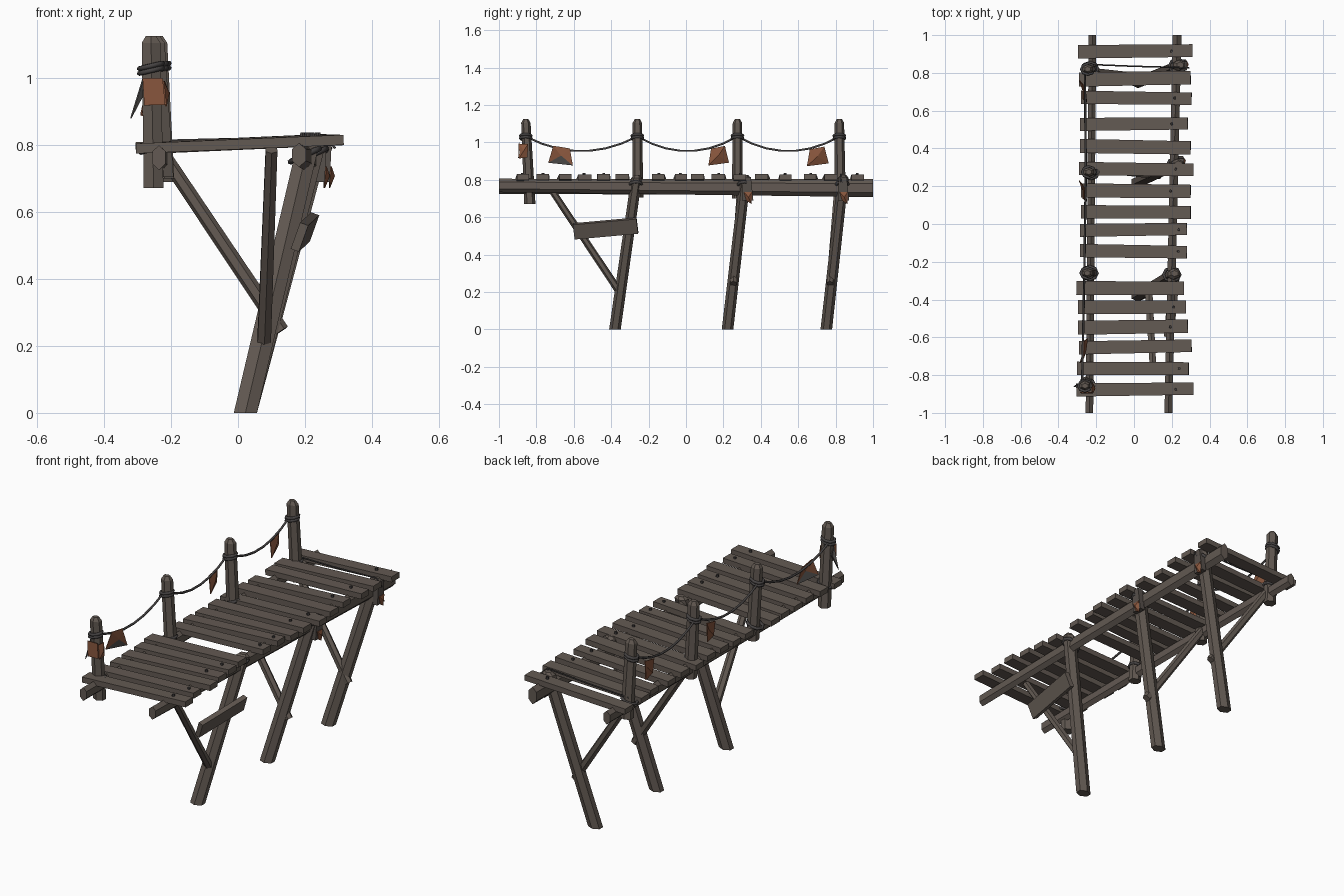
import bpy, bmesh, math, random
from mathutils import Vector, Matrix

if "Cube" in bpy.data.objects:
    bpy.data.objects.remove(bpy.data.objects["Cube"])
random.seed(4)

def mat(name, c):
    m = bpy.data.materials.new(name)
    m.diffuse_color = (*c, 1)
    m.use_nodes = True
    m.node_tree.nodes["Principled BSDF"].inputs["Base Color"].default_value = m.diffuse_color
    return m

WOOD = mat("weathered_wood", (0.125, 0.102, 0.086))
DARK = mat("dark_wood", (0.095, 0.08, 0.07))
ROPE = mat("rope_grey", (0.06, 0.055, 0.055))
RUST = mat("rust_cloth", (0.24, 0.09, 0.045))
GREY = mat("grey_cloth", (0.085, 0.08, 0.076))

def finish(bm, name, *mats):
    me = bpy.data.meshes.new(name)
    bm.normal_update()
    bm.to_mesh(me)
    bm.free()
    for m in mats:
        me.materials.append(m)
    ob = bpy.data.objects.new(name, me)
    bpy.context.collection.objects.link(ob)
    return ob

def beam(name, p0, p1, r0, r1, sides=6, m=WOOD, level=False, cap=0.0):
    """Tapered log from p0 to p1; r = (half width, half height).
    level keeps the end cuts horizontal, cap chamfers the top end."""
    p0, p1 = Vector(p0), Vector(p1)
    d = (p1 - p0).normalized()
    if level:
        u, v = Vector((1, 0, 0)), Vector((0, 1, 0))
    else:
        u = d.cross(Vector((0, 0, 1))).normalized()
        v = u.cross(d)
    rings = [(p0, r0, 1), (p1 - d * cap, r1, 1)]
    if cap:
        rings.append((p1, r1, 0.55))
    bm = bmesh.new()
    loops = []
    for p, r, s in rings:
        ang = [2 * math.pi * (i + 0.5) / sides for i in range(sides)]
        k = s / math.cos(math.pi / sides) if sides == 4 else s
        loops.append([bm.verts.new(p + u * (math.cos(a) * r[0] * k) + v * (math.sin(a) * r[1] * k))
                      for a in ang])
    for a, b in zip(loops, loops[1:]):
        for i in range(sides):
            j = (i + 1) % sides
            bm.faces.new((a[i], a[j], b[j], b[i]))
    bm.faces.new(loops[0][::-1])
    bm.faces.new(loops[-1])
    bmesh.ops.recalc_face_normals(bm, faces=bm.faces)
    return finish(bm, name, m)

def rope(name, pts, r=0.006, closed=False):
    cu = bpy.data.curves.new(name, 'CURVE')
    cu.dimensions = '3D'
    cu.bevel_depth, cu.bevel_resolution = r, 1
    s = cu.splines.new('POLY')
    s.points.add(len(pts) - 1)
    for q, p in zip(s.points, pts):
        q.co = (*p, 1)
    s.use_cyclic_u = closed
    cu.materials.append(ROPE)
    bpy.context.collection.objects.link(bpy.data.objects.new(name, cu))

def ring(name, c, rx, ry, r=0.008, tilt=0.0):
    a = [2 * math.pi * i / 8 for i in range(8)]
    rope(name, [(c[0] + rx * math.cos(t), c[1] + ry * math.sin(t), c[2] + tilt * math.cos(t))
                for t in a], r, True)

def cloth(name, corners, grey_faces=()):
    """Thin rag: a fan of triangles round its slightly puffed centre."""
    bm = bmesh.new()
    vs = [bm.verts.new(c) for c in corners]
    mid = sum((Vector(c) for c in corners), Vector()) / len(corners)
    c = bm.verts.new(mid + Vector((0.012, 0, 0)))
    for i in range(len(vs)):
        f = bm.faces.new((vs[i], vs[(i + 1) % len(vs)], c))
        f.material_index = int(i in grey_faces)
    ob = finish(bm, name, RUST, GREY)
    so = ob.modifiers.new("thickness", 'SOLIDIFY')
    so.thickness = 0.004

# long stringers under the deck
beam("left_stringer", (-0.236, -1, 0.762), (-0.22, 1, 0.755), (0.023, 0.037), (0.023, 0.037))
beam("right_stringer", (0.182, -1, 0.77), (0.228, 1, 0.756), (0.024, 0.036), (0.027, 0.048))

# deck planks: y, left end, right end
planks = [(0.915, -0.295, 0.31), (0.77, -0.29, 0.30), (0.667, -0.28, 0.305), (0.53, -0.285, 0.285),
          (0.408, -0.285, 0.30), (0.29, -0.29, 0.315), (0.175, -0.28, 0.30), (0.063, -0.28, 0.30),
          (-0.03, -0.285, 0.28), (-0.145, -0.285, 0.28), (-0.34, -0.305, 0.265), (-0.44, -0.295, 0.275),
          (-0.545, -0.295, 0.285), (-0.65, -0.29, 0.305), (-0.765, -0.30, 0.29), (-0.875, -0.305, 0.315)]
for i, (y, a, b) in enumerate(planks):
    sk, dz = random.uniform(-0.006, 0.006), random.uniform(-0.003, 0.005)
    w = random.uniform(0.034, 0.038)
    beam(f"deck_plank_{i}", (a, y + sk, 0.789 + dz), (b, y - sk, 0.815 + dz / 2),
         (w, 0.015), (w - 0.002, 0.015), 4, WOOD)
    if i % 3 != 1:
        x = random.uniform(0.19, 0.24)
        beam(f"nail_{i}", (x, y, 0.815), (x, y, 0.837), (0.009, 0.009), (0.007, 0.007), 6, ROPE, True)

# slanted legs, right side only
legs = [(-0.38, -0.262, 0.215), (0.222, 0.318, 0.235), (0.75, 0.842, 0.245)]
for i, (y0, y1, x1) in enumerate(legs):
    beam(f"leg_{i}", (0.022, y0, 0), (x1, y1, 0.825), (0.040, 0.031), (0.038, 0.029), 6, WOOD, True, 0.015)
    ring(f"leg_lashing_{i}", (x1 - 0.015, y1 - 0.006, 0.77), 0.043, 0.036, 0.009, 0.02)

# braces
for i, (y0, y1) in enumerate([(0.255, 0.29), (0.77, 0.81)]):
    beam(f"cross_brace_{i}", (0.13, y0, 0.245), (-0.215, y1, 0.76), (0.02, 0.023), (0.018, 0.021))
beam("front_brace", (0.078, -0.365, 0.215), (0.10, -0.745, 0.785), (0.023, 0.02), (0.02, 0.018))

# loose board nailed to the front leg
bd = beam("nailed_board", (0, -0.17, -0.02), (0, 0.17, 0.02), (0.013, 0.042), (0.013, 0.042), 4)
bd.matrix_world = Matrix.Translation((0.2, -0.43, 0.54)) @ Matrix.Rotation(0.35, 4, 'Y') @ Matrix.Rotation(-0.06, 4, 'Z')

# rail posts along the left side: bottom (x, y, z) and top (x, y)
posts = [((-0.252, -0.835, 0.672), (-0.26, -0.857)), ((-0.222, -0.258, 0.705), (-0.248, -0.26)),
         ((-0.22, 0.275, 0.70), (-0.24, 0.275)), ((-0.222, 0.825, 0.69), (-0.245, 0.82))]
ties = []
for i, (b, t) in enumerate(posts):
    beam(f"rail_post_{i}", b, (*t, 1.125), (0.034, 0.03), (0.032, 0.025), 6, WOOD, True, 0.02)
    for k, z in enumerate((1.022, 1.036)):
        ring(f"post_knot_{i}_{k}", (t[0], t[1], z), 0.034, 0.029, 0.008, 0.008)
    ring(f"post_lashing_{i}", (t[0] + 0.012, t[1], 0.79), 0.042, 0.036, 0.008, 0.012)
    ties.append(Vector((t[0] - 0.015, t[1], 1.032)))

# sagging rail rope
for i, (a, b) in enumerate(zip(ties, ties[1:])):
    pts = []
    for k in range(8):
        s = k / 7
        p = a.lerp(b, s)
        p.z -= 0.078 * 4 * s * (1 - s)
        pts.append(p)
    rope(f"rail_rope_{i}", pts, 0.006)

# pennants on the rope
for i, (y, z, w, s) in enumerate([(-0.67, 0.982, 0.065, 1), (0.175, 0.982, 0.055, -1), (0.705, 0.978, 0.058, -1)]):
    x = -0.268
    cloth(f"rope_flag_{i}", [(x, y - 0.6 * w * s, z), (x, y + 0.75 * w * s, z - 0.015),
                             (x + 0.02, y + w * s, z - 0.105), (x - 0.02, y - w * s, z - 0.09)],
          (2,) if i == 0 else ())
# rag and tail tied to the first post
cloth("post_rag", [(-0.285, -0.89, 1.0), (-0.225, -0.89, 1.0), (-0.217, -0.893, 0.92), (-0.28, -0.893, 0.918)])
cloth("post_rag_side", [(-0.225, -0.888, 0.99), (-0.222, -0.845, 0.99), (-0.218, -0.848, 0.92), (-0.217, -0.892, 0.915)])
cloth("post_rag_tail", [(-0.285, -0.87, 1.0), (-0.29, -0.84, 0.96), (-0.322, -0.86, 0.88)], (0, 1, 2))

# straps over the right stringer at the two rear legs
for i, (x, y) in enumerate([(0.253, 0.33), (0.268, 0.842)]):
    beam(f"strap_{i}", (x - 0.008, y, 0.69), (x - 0.004, y - 0.005, 0.815), (0.014, 0.03), (0.016, 0.022), 4, DARK, True)
    cloth(f"strap_rag_{i}", [(x + 0.008, y - 0.02, 0.735), (x + 0.008, y + 0.022, 0.735),
                             (x + 0.003, y + 0.02, 0.672), (x + 0.003, y - 0.005, 0.69)])

# thin cord across the deck at the last post
rope("deck_cord", [(-0.245, 0.845, 0.812), (0.0, 0.835, 0.818), (0.26, 0.828, 0.83), (0.29, 0.826, 0.79)], 0.004)
